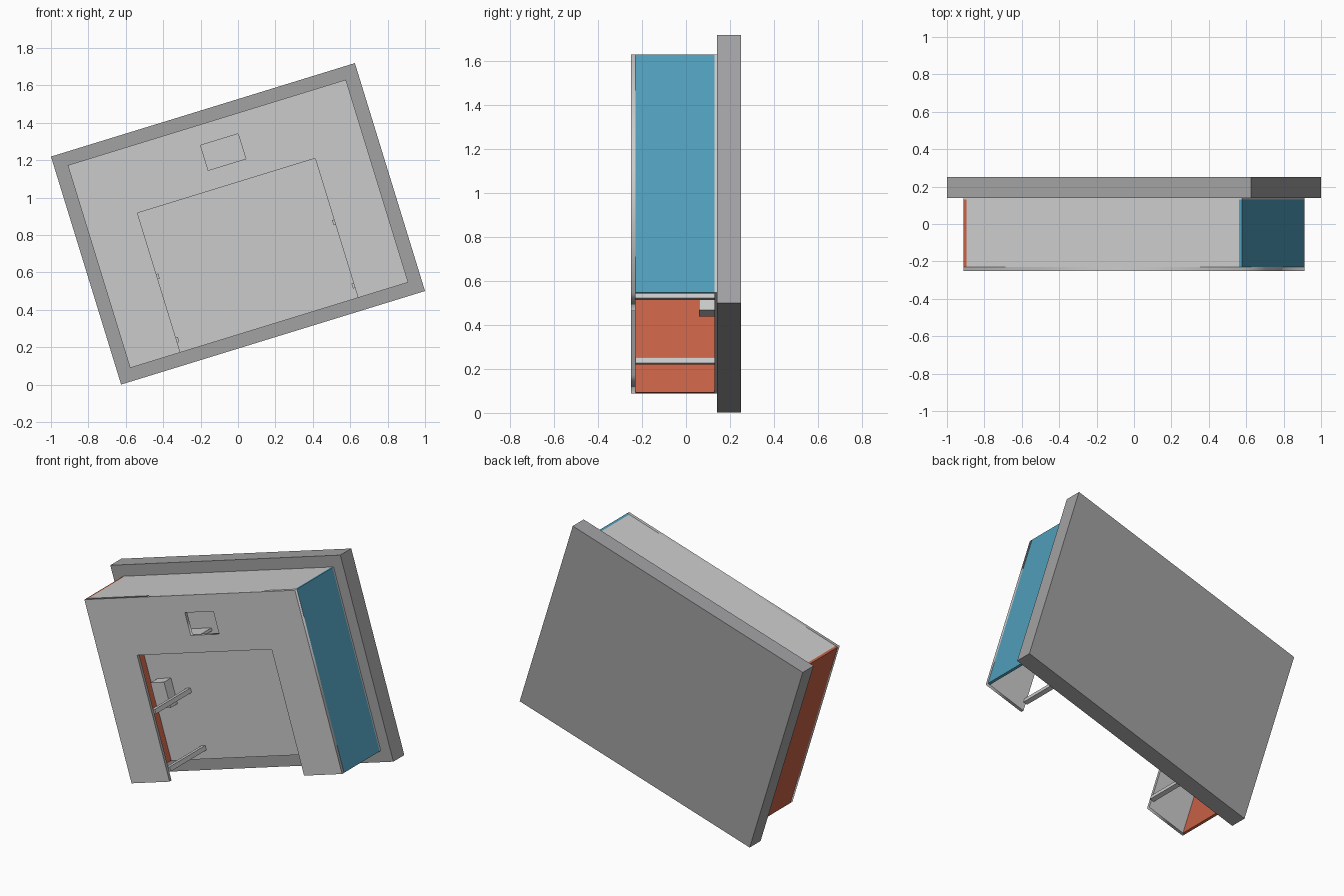
import bpy, math
from mathutils import Matrix

if "Cube" in bpy.data.objects:
    bpy.data.objects.remove(bpy.data.objects["Cube"])

# Everything is modelled upright, then tilted about the y axis
TILT = Matrix.Translation((0, 0, 0.86)) @ Matrix.Rotation(math.radians(-17.1), 4, 'Y')
W, H = 0.778, 0.567          # half width and half height of the housing
FRONT, BACK = -0.23, 0.13    # inner depth limits


def material(name, rgb):
    m = bpy.data.materials.new(name)
    m.diffuse_color = (*rgb, 1)
    m.use_nodes = True
    m.node_tree.nodes["Principled BSDF"].inputs["Base Color"].default_value = m.diffuse_color
    return m


red = material("red", (0.57, 0.12, 0.06))
blue = material("blue", (0.08, 0.34, 0.50))
dark = material("dark_grey", (0.36, 0.36, 0.37))


def box(name, x0, x1, y0, y1, z0, z1, mat=None):
    bpy.ops.mesh.primitive_cube_add(size=1)
    o = bpy.context.object
    o.name = name
    size = Matrix.Diagonal((x1 - x0, y1 - y0, z1 - z0, 1))
    o.data.transform(Matrix.Translation(((x0 + x1) / 2, (y0 + y1) / 2, (z0 + z1) / 2)) @ size)
    o.matrix_world = TILT
    if mat:
        o.data.materials.append(mat)
    return o


def plate(name, loops, y0, y1):
    """Flat plate in the xz plane; later loops are holes."""
    c = bpy.data.curves.new(name, 'CURVE')
    c.dimensions, c.fill_mode, c.extrude = '2D', 'BOTH', (y1 - y0) / 2
    for pts in loops:
        s = c.splines.new('POLY')
        s.points.add(len(pts) - 1)
        for p, (x, z) in zip(s.points, pts):
            p.co = (x, z, 0, 1)
        s.use_cyclic_u = True
    o = bpy.data.objects.new(name, c)
    bpy.context.collection.objects.link(o)
    bpy.ops.object.select_all(action='DESELECT')
    o.select_set(True)
    bpy.context.view_layer.objects.active = o
    bpy.ops.object.convert(target='MESH')
    o = bpy.context.object
    o.data.transform(Matrix.Translation((0, (y0 + y1) / 2, 0)) @ Matrix.Rotation(math.pi / 2, 4, 'X'))
    o.matrix_world = TILT


# Thick slab behind the housing
box("back_slab", -0.85, 0.85, 0.14, 0.25, -0.6375, 0.6375, dark)

# Front plate with open-bottomed doorway and small window
plate("front_plate", [
    [(-W, -H), (-0.497, -H), (-0.497, 0.213), (0.497, 0.213),
     (0.497, -H), (W, -H), (W, H), (-W, H)],
    [(-0.068, 0.32), (0.142, 0.32), (0.142, 0.46), (-0.068, 0.46)],
], -0.25, FRONT)

# Hollow housing: back, top and coloured sides, open underneath
box("back_plate", -W, W, BACK, 0.14, -H, H)
box("top_plate", -W + 0.015, W - 0.015, FRONT, BACK, H - 0.015, H)
box("left_side_panel", -W, -W + 0.015, FRONT, BACK, -H, H, red)
box("right_side_panel", W - 0.015, W, FRONT, BACK, -H, H, blue)

# Cross bars running front to back beside the doorway
for side, sx in (("left", -0.5), ("right", 0.5)):
    for level, z in (("lower", -0.498), ("upper", -0.143)):
        box(f"{side}_{level}_bar", sx - 0.014, sx + 0.014, FRONT, BACK, z - 0.014, z + 0.014)

# Inner fittings: box on the back wall and shelf behind the window
box("wall_box", -0.71, -0.61, 0.06, BACK, -0.222, -0.063)
box("inner_shelf", -0.52, -0.22, FRONT, BACK, 0.214, 0.232)
